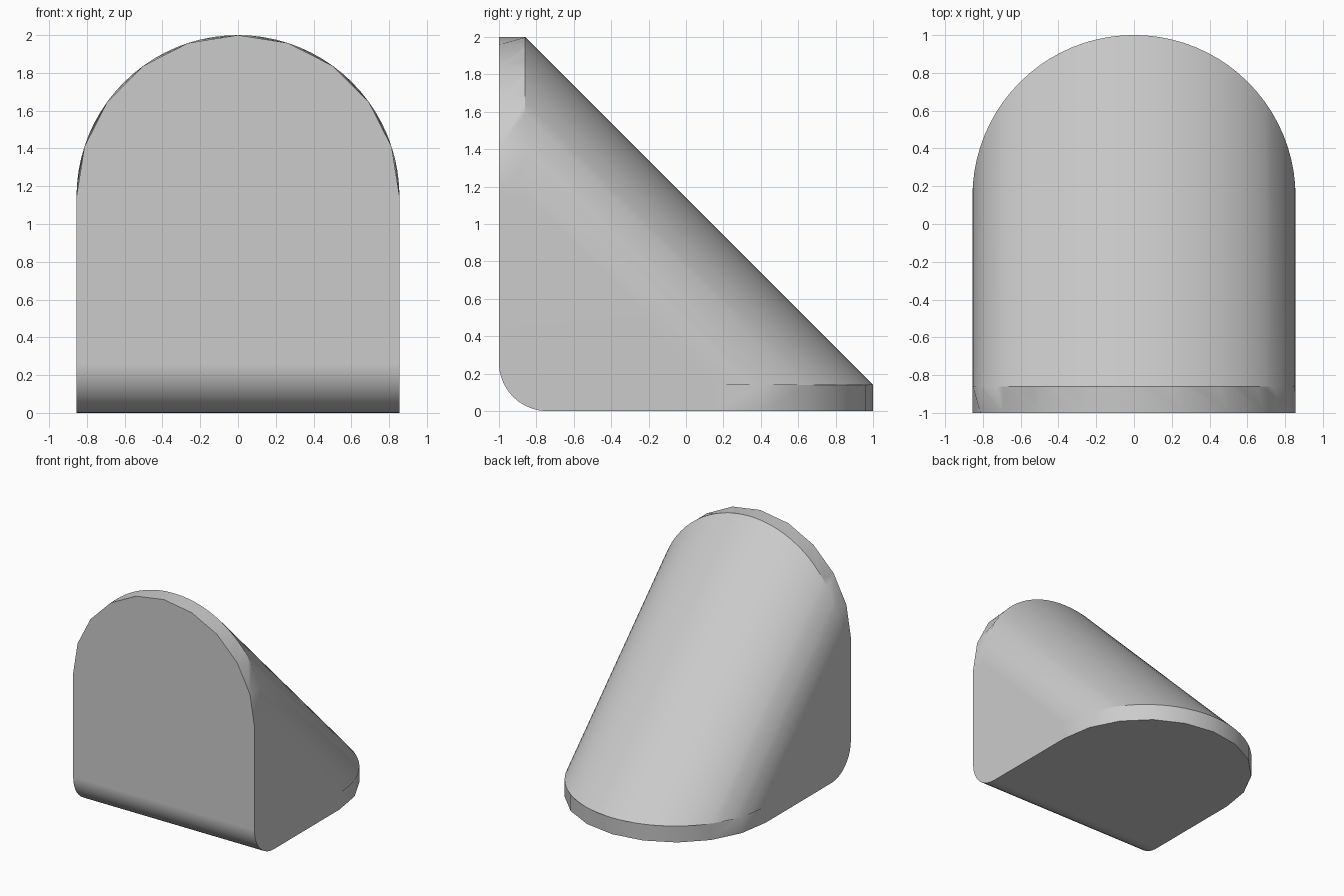
import bpy
import bmesh
from math import pi, sin, cos, radians

cube = bpy.data.objects.get("Cube")
if cube:
    bpy.data.objects.remove(cube, do_unlink=True)

RADIUS = 0.855      # arch radius and half width
SPRING = 1.145      # where the arch starts
RIM = 0.14          # depth of the straight rim
CORNER = 0.26       # rounded bottom front corner
FINE, STEP = 40, 4  # arch segments, and fine segments per coarse one
CORNER_SEGS = 10

grey = bpy.data.materials.new("light grey")
grey.use_nodes = True
grey.diffuse_color = (0.6, 0.6, 0.6, 1)
grey.node_tree.nodes["Principled BSDF"].inputs["Base Color"].default_value = grey.diffuse_color

bm = bmesh.new()


def vert(x, depth, height):
    return bm.verts.new((x, depth - 1, height))


def arch(k):
    """Width and reach of the arch at a fine step."""
    angle = pi * k / FINE
    return RADIUS * cos(angle), SPRING + RADIUS * sin(angle)


# Arches: fine edges of the slope, coarse outlines of the front and the base
top_edge, low_edge, front, base = [], [], [], []
for k in range(FINE + 1):
    x, reach = arch(k)
    top_edge.append(vert(x, RIM, reach))
    low_edge.append(vert(x, reach, RIM))
    if k % STEP == 0:
        front.append(vert(x, 0, reach))
        base.append(vert(x, reach, 0))


# Rounded corner between the front and the base
def corner(x):
    return [vert(x, CORNER * (1 - cos(a)), CORNER * (1 - sin(a)))
            for a in (pi / 2 * i / CORNER_SEGS for i in range(CORNER_SEGS + 1))]


left, right = corner(RADIUS), corner(-RADIUS)
for i in range(CORNER_SEGS):
    bm.faces.new((left[i], left[i + 1], right[i + 1], right[i]))

# Sloping half-round back
for k in range(FINE):
    bm.faces.new((top_edge[k], top_edge[k + 1], low_edge[k + 1], low_edge[k]))

# Rims that join each coarse outline to its fine edge
for outline, edge in ((front, top_edge), (base, low_edge)):
    for j in range(len(outline) - 1):
        strip = edge[j * STEP:(j + 1) * STEP + 1]
        bm.faces.new([outline[j + 1], outline[j]] + strip)

# Flat front, base and sides
bm.faces.new(front + [right[0], left[0]])
bm.faces.new(base + [right[-1], left[-1]])
for end, curve in ((0, left), (-1, right)):
    bm.faces.new([front[end], top_edge[end], low_edge[end], base[end]] + curve[::-1])

bmesh.ops.recalc_face_normals(bm, faces=bm.faces[:])
mesh = bpy.data.meshes.new("rounded_wedge")
bm.to_mesh(mesh)
bm.free()
mesh.materials.append(grey)

wedge = bpy.data.objects.new("rounded_wedge", mesh)
bpy.context.collection.objects.link(wedge)
bpy.ops.object.select_all(action='DESELECT')
wedge.select_set(True)
bpy.context.view_layer.objects.active = wedge
bpy.ops.object.shade_smooth_by_angle(angle=radians(30))

# Keep the large flat faces evenly shaded
weighted = wedge.modifiers.new("weighted_normals", 'WEIGHTED_NORMAL')
weighted.keep_sharp = True
